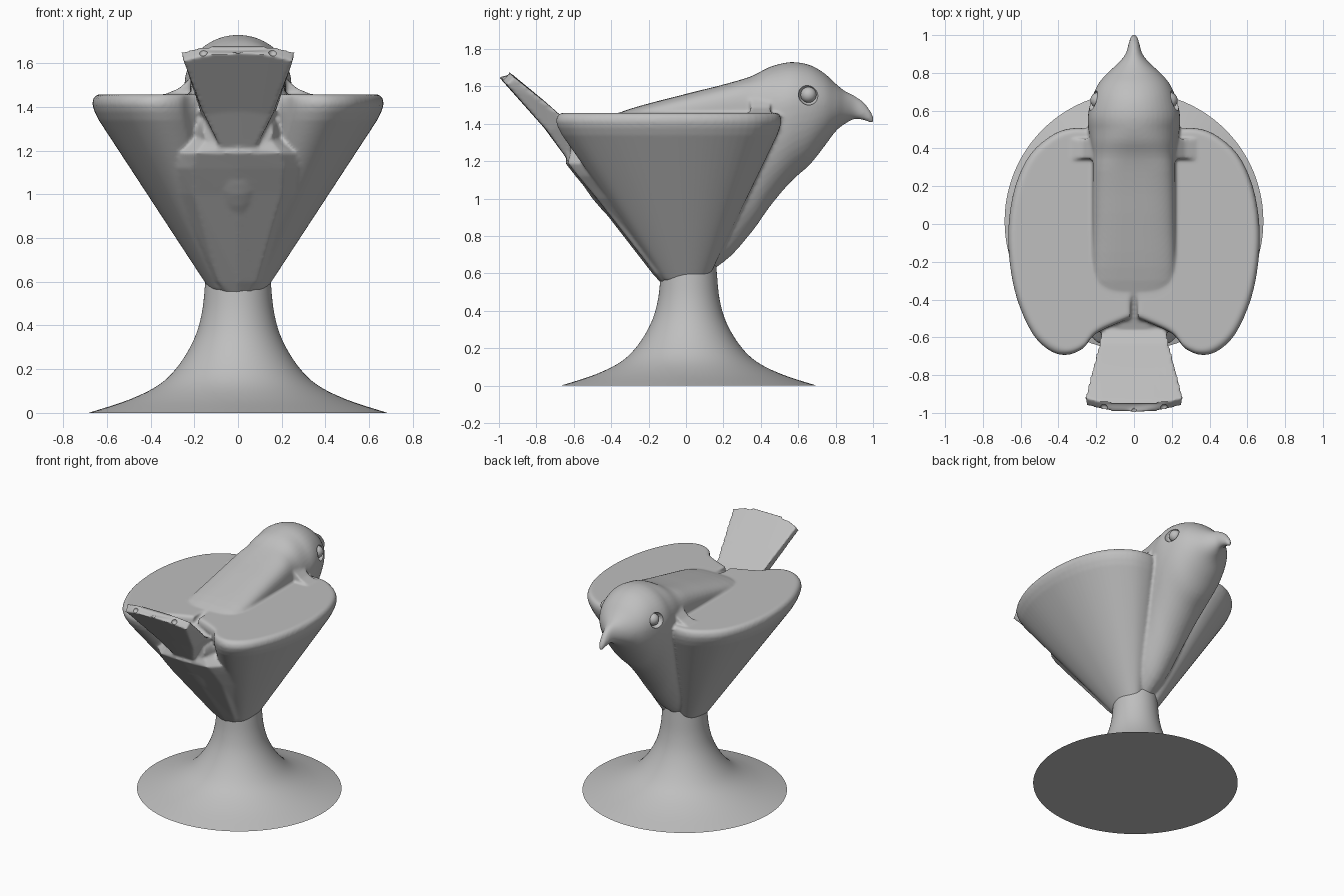
import bpy, bmesh, math
from mathutils import Vector

cube = bpy.data.objects.get("Cube")
if cube:
    bpy.data.objects.remove(cube)

# One matte grey for the whole figure
grey = bpy.data.materials.new("stone_grey")
grey.use_nodes = True
GREY = (0.52, 0.52, 0.52, 1)
grey.diffuse_color = GREY
grey.node_tree.nodes["Principled BSDF"].inputs["Base Color"].default_value = GREY


def catmull(rows, steps):
    """Smoothly interpolate rows of numbers."""
    out = []
    for i in range(len(rows) - 1):
        a, b, c, d = (rows[max(i - 1, 0)], rows[i], rows[i + 1], rows[min(i + 2, len(rows) - 1)])
        for s in range(steps):
            t = s / steps
            out.append([q + t / 2 * (r - p + t * (2 * p - 5 * q + 4 * r - w + t * (3 * q - p - 3 * r + w)))
                        for p, q, r, w in zip(a, b, c, d)])
    return out + [list(rows[-1])]


def loft(bm, rings):
    """Skin closed rings and cap both ends."""
    loops = [[bm.verts.new(p) for p in ring] for ring in rings]
    n = len(loops[0])
    for a, b in zip(loops, loops[1:]):
        for i in range(n):
            j = (i + 1) % n
            bm.faces.new((a[i], a[j], b[j], b[i]))
    bm.faces.new(loops[0][::-1])
    bm.faces.new(loops[-1])


def finish(bm, name):
    bmesh.ops.recalc_face_normals(bm, faces=bm.faces)
    mesh = bpy.data.meshes.new(name)
    bm.to_mesh(mesh)
    bm.free()
    mesh.materials.append(grey)
    obj = bpy.data.objects.new(name, mesh)
    bpy.context.collection.objects.link(obj)
    return obj


def smooth(obj, angle):
    bpy.ops.object.select_all(action='DESELECT')
    obj.select_set(True)
    bpy.context.view_layer.objects.active = obj
    bpy.ops.object.shade_smooth_by_angle(angle=math.radians(angle))


# Flared pedestal, turned from a profile
bm = bmesh.new()
profile = catmull([(0.685, 0), (0.5, 0.06), (0.36, 0.13), (0.27, 0.22), (0.2, 0.34),
                   (0.165, 0.46), (0.15, 0.6), (0.14, 0.75)], 5)
SIDES = 96
loft(bm, [[(r * math.cos(math.tau * i / SIDES), 0.015 + r * math.sin(math.tau * i / SIDES), z)
           for i in range(SIDES)] for r, z in profile])
smooth(finish(bm, "pedestal"), 40)

bird = bmesh.new()

# Body, head and beak: y, half width, top, widest height, bottom
sections = catmull([
    (-0.62, 0.16, 1.36, 1.28, 1.20), (-0.5, 0.2, 1.40, 1.30, 1.0),
    (-0.3, 0.22, 1.48, 1.40, 0.80), (0, 0.22, 1.56, 1.44, 0.58),
    (0.2, 0.22, 1.61, 1.46, 0.66), (0.35, 0.22, 1.655, 1.46, 0.82),
    (0.45, 0.235, 1.705, 1.47, 0.96), (0.56, 0.245, 1.73, 1.50, 1.09),
    (0.66, 0.225, 1.715, 1.50, 1.18), (0.74, 0.19, 1.67, 1.50, 1.28),
    (0.8, 0.14, 1.615, 1.49, 1.36), (0.85, 0.085, 1.575, 1.485, 1.40),
    (0.9, 0.045, 1.55, 1.48, 1.425), (0.95, 0.03, 1.515, 1.46, 1.42),
    (0.985, 0.02, 1.47, 1.44, 1.405), (1.0, 0.01, 1.44, 1.42, 1.405)], 4)
rings = []
for y, w, top, mid, low in sections:
    # The back is squarer than the head
    power = 0.6 if y < 0.3 else min(1, 0.6 + (y - 0.3) * 2)
    ring = []
    for i in range(48):
        c, s = math.cos(math.tau * i / 48), math.sin(math.tau * i / 48)
        if s >= 0:
            ring.append((w * math.copysign(abs(c) ** power, c), y, mid + (top - mid) * s ** power))
        else:
            ring.append((w * c, y, mid + (mid - low) * s))
    rings.append(ring)
loft(bird, rings)

# Wings: a flat rounded lobe tapering down to the stem
outline = catmull([(0.02, 0.45), (0.2, 0.49), (0.3, 0.51), (0.42, 0.48), (0.55, 0.37), (0.63, 0.2),
                   (0.665, 0), (0.66, -0.2), (0.62, -0.4), (0.54, -0.58), (0.45, -0.67),
                   (0.36, -0.695), (0.27, -0.66), (0.2, -0.58), (0.02, -0.5)], 4)
levels = [(0.19, 0.56), (0.955, 1.34), (0.985, 1.38), (1.0, 1.415), (0.99, 1.442), (0.965, 1.458)]
for side in (-1, 1):
    loft(bird, [[(side * x * s, y * s + 0.02 * (1 - s), z) for x, y in outline] for s, z in levels])

    # Shoulder fillet between neck and wing
    fillet = [(0.1, 1.4), (0.1, 1.56), (0.2, 1.56), (0.23, 1.52), (0.27, 1.485), (0.33, 1.46), (0.33, 1.4)]
    loft(bird, [[(side * x, y, z) for x, z in fillet] for y in (0.345, 0.45)])

# Rump: a faceted wedge under the tail, height, half width, back y
rump = []
for z, w, back in [(0.52, 0.05, -0.11), (0.6, 0.12, -0.18), (1.0, 0.27, -0.49),
                   (1.12, 0.28, -0.59), (1.19, 0.26, -0.645), (1.25, 0.2, -0.63)]:
    rump.append([(w, 0, z), (w, back + 0.08, z), (w * 0.75, back + 0.015, z), (0, back, z),
                 (-w * 0.75, back + 0.015, z), (-w, back + 0.08, z), (-w, 0, z)])
loft(bird, rump)

# Fanned tail: top y, top z, top half width, bottom y, bottom z, bottom half width, bow
tail = []
COLS = [i / 5 - 1 for i in range(11)]
for ty, tz, tw, by, bz, bw, bow in [(-0.4, 1.30, 0.16, -0.4, 1.12, 0.05, 0),
                                    (-0.63, 1.41, 0.185, -0.62, 1.19, 0.07, 0),
                                    (-0.76, 1.525, 0.215, -0.76, 1.38, 0.155, 0.02),
                                    (-0.96, 1.69, 0.26, -1.0, 1.65, 0.25, 0.04)]:
    tail.append([(c * tw, ty + bow * c * c, tz - bow * c * c) for c in COLS] +
                [(c * bw, by + bow * c * c, bz - bow * c * c) for c in reversed(COLS)])
loft(bird, tail)

# Fuse the parts into one softly blended skin
bird = finish(bird, "bird")
remesh = bird.modifiers.new("fuse", 'REMESH')
remesh.mode = 'VOXEL'
remesh.voxel_size = 0.01
remesh.use_smooth_shade = True
soften = bird.modifiers.new("soften", 'SMOOTH')
soften.factor = 0.5
soften.iterations = 4

# Cutters for the eye sockets and the three holes in the tail tip
bm = bmesh.new()
EYE = Vector((0.222, 0.655, 1.555))
spots = [(Vector((s * EYE.x, EYE.y, EYE.z)), 0.055) for s in (-1, 1)]
spots += [(Vector((x, -0.99 + abs(x) * 0.1, 1.665 - abs(x) * 0.08)), 0.02) for x in (-0.16, 0, 0.16)]
for centre, radius in spots:
    made = bmesh.ops.create_uvsphere(bm, u_segments=24, v_segments=16, radius=radius)
    bmesh.ops.translate(bm, verts=made["verts"], vec=centre)
cutter = finish(bm, "socket_cutter")
cutter.hide_render = True
cutter.hide_viewport = True
cut = bird.modifiers.new("sockets", 'BOOLEAN')
cut.operation = 'DIFFERENCE'
cut.object = cutter

# Eyeballs resting in the sockets
for side, name in ((1, "left_eye"), (-1, "right_eye")):
    bm = bmesh.new()
    made = bmesh.ops.create_uvsphere(bm, u_segments=24, v_segments=16, radius=0.042)
    bmesh.ops.translate(bm, verts=made["verts"], vec=(side * (EYE.x - 0.033), EYE.y, EYE.z))
    smooth(finish(bm, name), 60)
